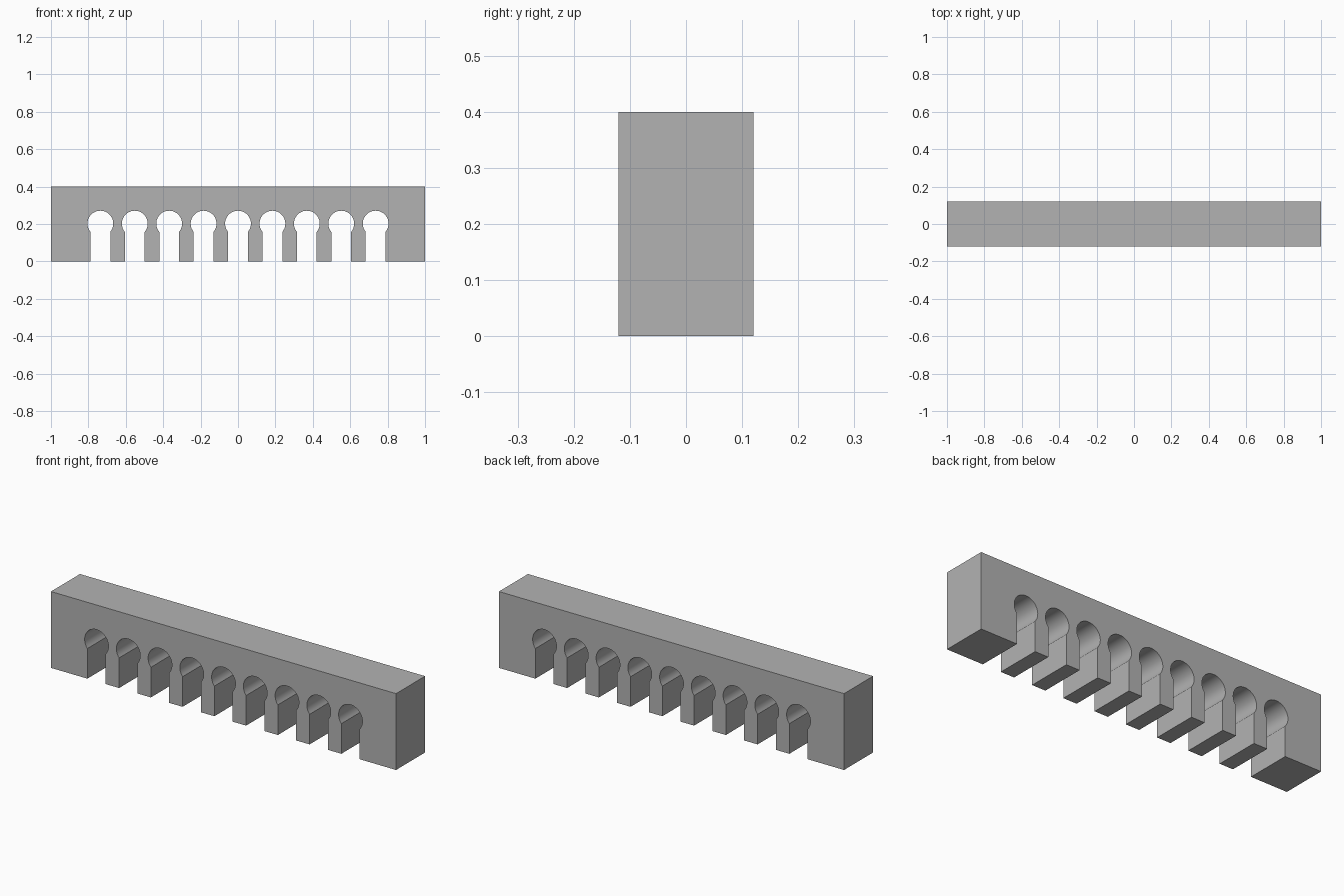
import bpy, bmesh, math

cube = bpy.data.objects.get("Cube")
if cube:
    bpy.data.objects.remove(cube, do_unlink=True)

LENGTH, DEPTH, HEIGHT = 2.0, 0.24, 0.4
SLOTS, PITCH = 9, 0.184
HALF_SLOT, RADIUS, HOLE_Z = 0.053, 0.069, 0.202
ARC_STEPS = 32

# Plain grey
grey = bpy.data.materials.new("plain_grey")
grey.use_nodes = True
grey.diffuse_color = (0.45, 0.45, 0.45, 1)
grey.node_tree.nodes["Principled BSDF"].inputs["Base Color"].default_value = (0.45, 0.45, 0.45, 1)


def keyhole(cx):
    """Open slot with a round head, traced from left foot to right foot."""
    start = math.pi + math.acos(HALF_SLOT / RADIUS)
    end = -math.acos(HALF_SLOT / RADIUS)
    points = [(cx - HALF_SLOT, 0)]
    for i in range(ARC_STEPS + 1):
        a = start + (end - start) * i / ARC_STEPS
        points.append((cx + RADIUS * math.cos(a), HOLE_Z + RADIUS * math.sin(a)))
    return points + [(cx + HALF_SLOT, 0)]


# Bar outline with the row of keyhole slots along its underside
outline = [(-LENGTH / 2, 0)]
for n in range(SLOTS):
    outline += keyhole((n - (SLOTS - 1) / 2) * PITCH)
outline += [(LENGTH / 2, 0), (LENGTH / 2, HEIGHT), (-LENGTH / 2, HEIGHT)]

# Extrude the outline through the depth
bm = bmesh.new()
front = bm.faces.new([bm.verts.new((x, -DEPTH / 2, z)) for x, z in outline])
extruded = bmesh.ops.extrude_face_region(bm, geom=[front], use_keep_orig=True)
moved = [v for v in extruded["geom"] if isinstance(v, bmesh.types.BMVert)]
bmesh.ops.translate(bm, verts=moved, vec=(0, DEPTH, 0))
bmesh.ops.recalc_face_normals(bm, faces=bm.faces)

mesh = bpy.data.meshes.new("slotted_bar")
bm.to_mesh(mesh)
bm.free()
mesh.materials.append(grey)
bar = bpy.data.objects.new("slotted_bar", mesh)
bpy.context.collection.objects.link(bar)

# Smooth round heads, crisp edges
bpy.ops.object.select_all(action="DESELECT")
bar.select_set(True)
bpy.context.view_layer.objects.active = bar
bpy.ops.object.shade_smooth_by_angle(angle=math.radians(30))
